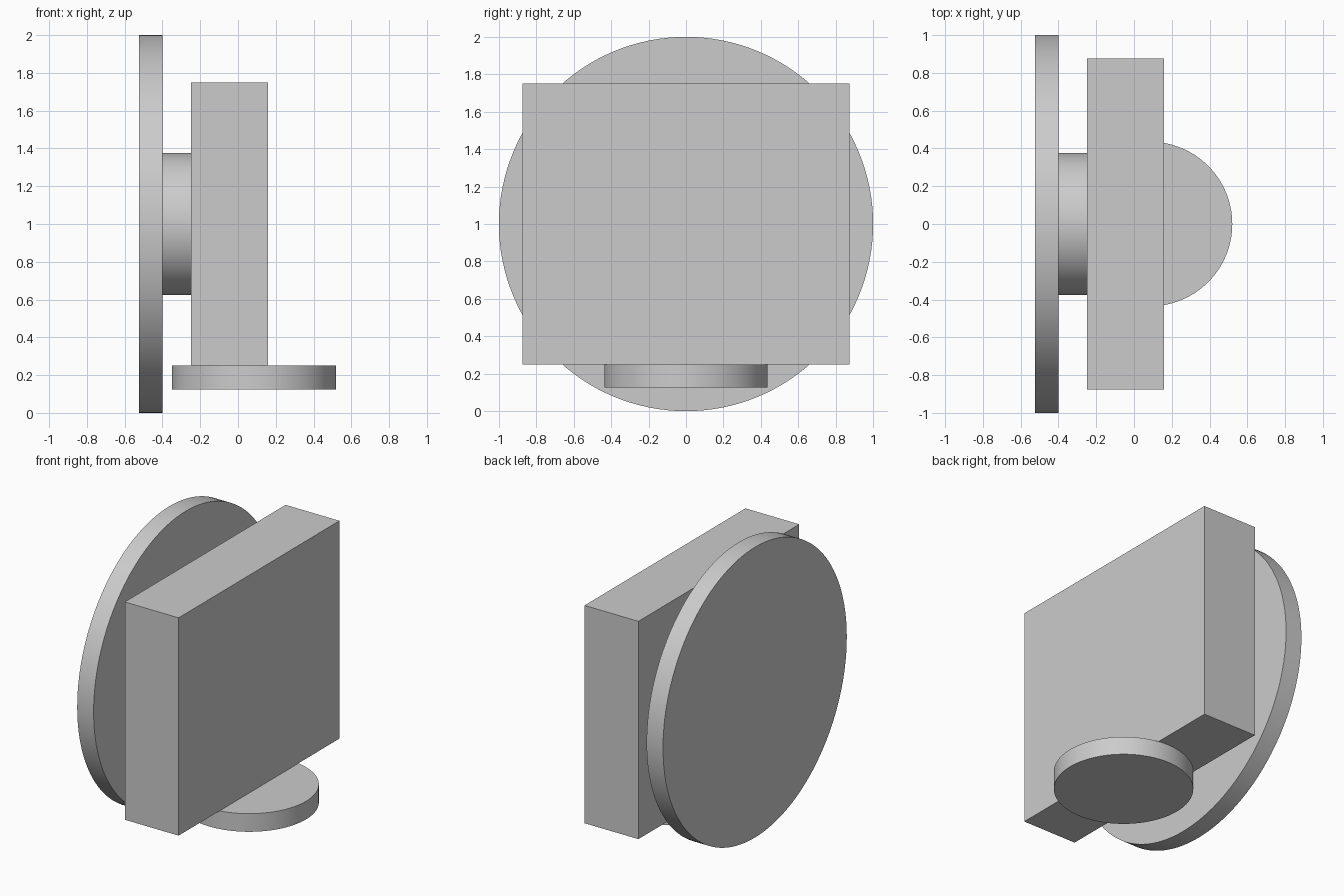
import bpy
import math

cube = bpy.data.objects.get("Cube")
if cube:
    bpy.data.objects.remove(cube, do_unlink=True)

# One plain grey for every part
grey = bpy.data.materials.new("light_grey")
grey.use_nodes = True
colour = (0.6, 0.6, 0.6, 1)
grey.diffuse_color = colour
grey.node_tree.nodes["Principled BSDF"].inputs["Base Color"].default_value = colour


def finish(name):
    obj = bpy.context.object
    obj.name = name
    obj.data.materials.append(grey)
    bpy.ops.object.transform_apply(location=False, rotation=True, scale=True)
    return obj


def disc(name, radius, depth, centre, along_x=False):
    turn = (0, math.pi / 2, 0) if along_x else (0, 0, 0)
    bpy.ops.mesh.primitive_cylinder_add(
        vertices=128, radius=radius, depth=depth, location=centre, rotation=turn)
    finish(name)
    bpy.ops.object.shade_smooth_by_angle(angle=math.radians(30))


# Rectangular body block
bpy.ops.mesh.primitive_cube_add(size=1, location=(-0.045, 0, 1))
bpy.context.object.scale = (0.41, 1.75, 1.5)
finish("body_block")

# Large side plate and the hub that joins it to the body
disc("side_plate", 1.0, 0.125, (-0.4625, 0, 1), along_x=True)
disc("hub", 0.375, 0.15, (-0.325, 0, 1), along_x=True)

# Round foot under the body
disc("foot", 0.435, 0.125, (0.085, 0, 0.1875))
